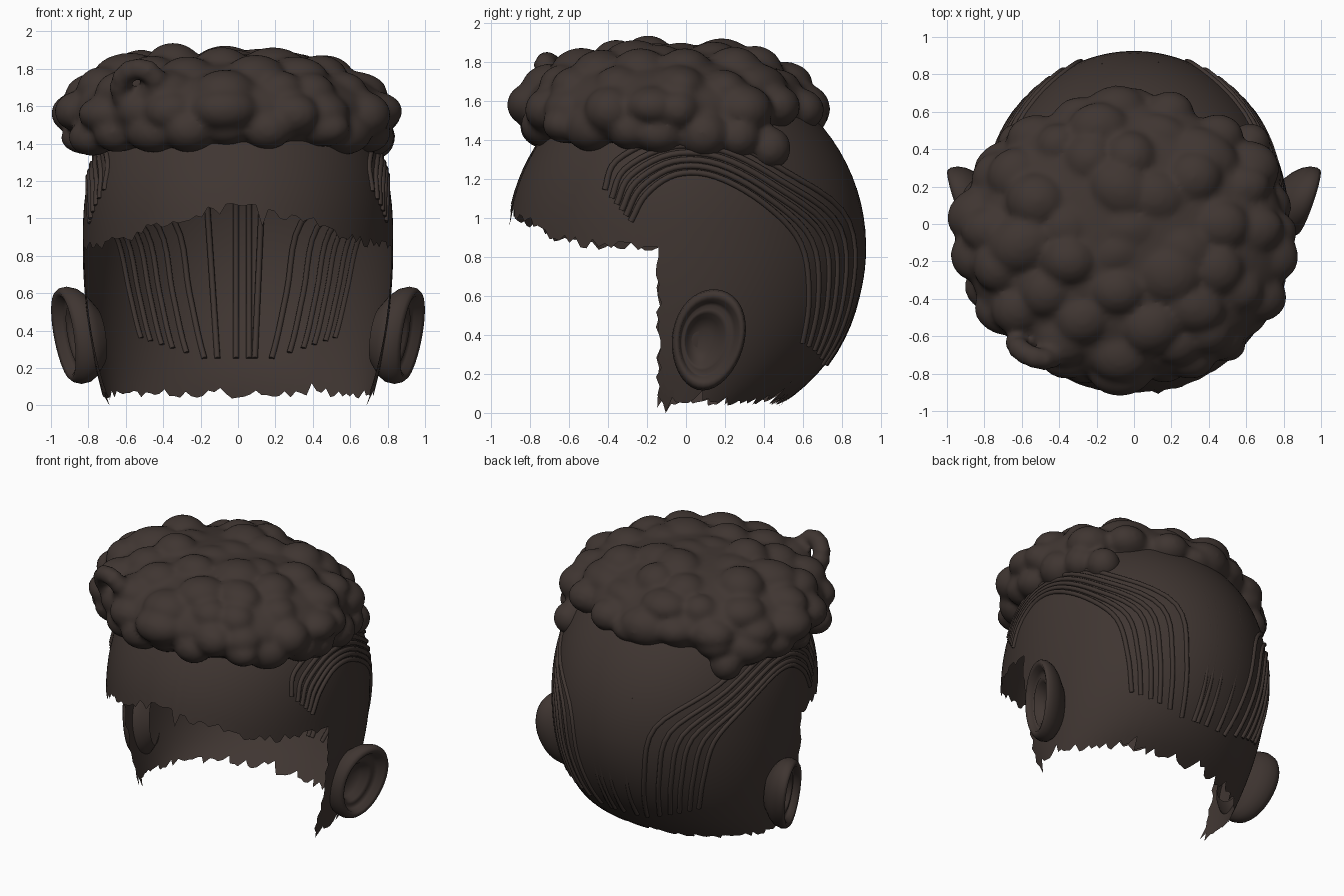
import bpy, bmesh, math, random
from mathutils import Vector, Matrix

if "Cube" in bpy.data.objects:
    bpy.data.objects.remove(bpy.data.objects["Cube"])

random.seed(4)
mat = bpy.data.materials.new("dark_brown")
mat.diffuse_color = (0.05, 0.036, 0.031, 1)
mat.use_nodes = True
mat.node_tree.nodes["Principled BSDF"].inputs["Base Color"].default_value = mat.diffuse_color
ZC, RZ, RX, RY = 0.85, 0.95, 0.83, 0.925


def finish(name, bm):
    bmesh.ops.recalc_face_normals(bm, faces=bm.faces)
    me = bpy.data.meshes.new(name)
    bm.to_mesh(me)
    bm.free()
    for p in me.polygons:
        p.use_smooth = True
    me.materials.append(mat)
    ob = bpy.data.objects.new(name, me)
    bpy.context.collection.objects.link(ob)
    return ob


def lerp_table(table, v):
    for (a, fa), (b, fb) in zip(table, table[1:]):
        if v <= b:
            return fa + (fb - fa) * (v - a) / (b - a)
    return table[-1][1]


# Half width and half depth of the scalp at a height
def rx(z):
    t = (z - ZC) / RZ
    return RX * max(0, 1 - t ** 2.8) ** 0.5 if t > 0 else RX - 0.15 * t * t


def ry(z):
    return RY * max(0, 1 - ((z - ZC) / RZ) ** 2) ** 0.5


# Scalp shell: dome with a jagged hairline, plus a lower back skirt
HAIRLINE = [(0, 1.07), (0.2, 1.04), (0.4, 0.99), (0.6, 0.90), (0.83, 0.85)]
NB, NF, UP, LOW = 84, 72, 20, 16
FRONT_Y = -0.14


def shell_point(i, z):
    a0 = math.asin(max(-1, FRONT_Y / max(ry(z), 0.15)))
    if i <= NB:
        a = a0 + (math.pi - 2 * a0) * i / NB
    else:
        a = math.pi - a0 + (math.pi + 2 * a0) * (i - NB) / NF
    return Vector((rx(z) * math.cos(a), ry(z) * math.sin(a), z))


bm = bmesh.new()
top = bm.verts.new((0, 0, ZC + RZ))
upper, lower = [], []
for i in range(NB + NF):
    h = 0.85
    if i > NB:
        h = lerp_table(HAIRLINE, abs(shell_point(i, 0.95).x))
        h += random.choice([0, 0, 0.015, -0.02, -0.035])
        if random.random() < 0.06:
            h -= 0.06
    end = math.acos((h - ZC) / RZ)
    col = [bm.verts.new(shell_point(i, ZC + RZ * math.cos(end * j / UP))) for j in range(1, UP + 1)]
    upper.append(col)
    if i <= NB:
        b = 0.06 + random.uniform(-0.02, 0.02)
        if random.random() < 0.15:
            b += random.choice([-0.03, 0.04])
        if i in (2, NB - 2):
            b = 0.0
        skirt = [col[-1]]
        for j in range(1, LOW + 1):
            p = shell_point(i, h + (b - h) * j / LOW)
            if i in (0, NB):
                p.y += random.uniform(-0.015, 0.015)
            skirt.append(bm.verts.new(p))
        lower.append(skirt)
n = len(upper)
for i in range(n):
    a, b = upper[i], upper[(i + 1) % n]
    bm.faces.new((top, a[0], b[0]))
    for j in range(UP - 1):
        bm.faces.new((a[j], a[j + 1], b[j + 1], b[j]))
for a, b in zip(lower, lower[1:]):
    for j in range(LOW):
        bm.faces.new((a[j], a[j + 1], b[j + 1], b[j]))
finish("scalp_shell", bm)

# Curly top: lumps fused into one mass
bm = bmesh.new()


def lump(p, r, squash=(1, 1, 1)):
    m = Matrix.Translation(p) @ Matrix.Rotation(random.uniform(-0.6, 0.6), 4, 'Z')
    m = m @ Matrix.Diagonal((r * squash[0], r * squash[1], r * squash[2], 1))
    bmesh.ops.create_icosphere(bm, subdivisions=3, radius=1, matrix=m)


CX, CY = -0.05, -0.09
m = Matrix.Translation((CX, CY, 1.56)) @ Matrix.Diagonal((0.86, 0.745, 0.32, 1))
bmesh.ops.create_icosphere(bm, subdivisions=4, radius=1, matrix=m)
rows = [(0.98, 1.44, 20, 0.13), (1.0, 1.57, 18, 0.14), (0.88, 1.68, 15, 0.145),
        (0.67, 1.755, 11, 0.15), (0.40, 1.79, 7, 0.15), (0.10, 1.80, 2, 0.14)]
for k, (s, z, count, r) in enumerate(rows):
    for i in range(count):
        a = 2 * math.pi * (i + 0.5 * (k % 2) + random.uniform(-0.25, 0.25)) / count
        f = s * random.uniform(0.95, 1.02)
        lift = (0.05 if math.sin(a) < 0 else 0.09) * math.sin(a) ** 2 if k == 0 else 0
        lump((CX + 0.79 * f * math.cos(a), CY + 0.68 * f * math.sin(a),
              z + lift + random.uniform(-0.02, 0.015)), r * random.uniform(0.85, 1.1),
             (random.uniform(1.0, 1.35), random.uniform(0.9, 1.1), random.uniform(0.75, 0.95)))
# hanging curls behind the temples and an open ringlet at the front
for sx in (-1, 1):
    lump((sx * 0.62, 0.43, 1.36), 0.11)
    lump((sx * 0.68, 0.27, 1.42), 0.11)
for i in range(12):
    a = 2 * math.pi * i / 12
    dz = 0.10 * math.sin(a)
    lump((-0.53 + 0.10 * math.cos(a), -0.665 - 0.5 * dz - 0.03 * math.cos(a), 1.70 + dz), 0.06)
raw = finish("curl_lumps", bm)
mod = raw.modifiers.new("fuse", 'REMESH')
mod.mode = 'VOXEL'
mod.voxel_size = 0.02
mod = raw.modifiers.new("soften", 'SMOOTH')
mod.factor = 0.5
mod.iterations = 5
# keep only the part of the mass lying outside the scalp
bm = bmesh.new()
bm.from_object(raw, bpy.context.evaluated_depsgraph_get())
bpy.data.objects.remove(raw)
inside = [v for v in bm.verts if v.co.z < ZC + RZ - 0.04
          and (v.co.x / rx(v.co.z + 0.03)) ** 2 + (v.co.y / ry(v.co.z + 0.03)) ** 2 < 0.97]
bmesh.ops.delete(bm, geom=[v for v in inside if v.co.z < 1.75], context='VERTS')
finish("curly_top", bm)

# Ears: cupped egg-shaped bowls flaring out toward the back (ring scale, outward offset, forward shift)
EAR = [(0.60, -0.15, 0), (0.86, -0.10, 0), (0.98, -0.06, 0), (1.02, -0.015, 0), (0.99, 0.02, 0),
       (0.92, 0.04, 0), (0.82, 0.03, 0), (0.75, -0.005, -0.005), (0.69, -0.02, -0.01),
       (0.61, -0.01, -0.015), (0.53, -0.02, -0.02), (0.44, -0.06, -0.025), (0.22, -0.085, -0.025)]
for sx, side in ((-1, "left"), (1, "right")):
    bm = bmesh.new()
    rings = []
    for s, off, shift in EAR:
        ring = []
        for i in range(36):
            t = 2 * math.pi * i / 36
            dz = 0.255 * math.sin(t) * s
            y = 0.115 + shift + 0.20 * math.cos(t) * s * (0.92 + 0.08 * math.sin(t)) + 0.11 * dz
            x = 0.89 + 0.32 * (y - 0.11) + 0.12 * dz + off
            ring.append(bm.verts.new((sx * min(x, 1.0), y, 0.375 + dz)))
        rings.append(ring)
    for a, b in zip(rings, rings[1:]):
        for i in range(36):
            j = (i + 1) % 36
            bm.faces.new((a[i], a[j], b[j], b[i]))
    bm.faces.new(rings[-1])
    finish(side + "_ear", bm)


# Strands: thin tubes lying in the scalp surface
def strand_set(name, paths):
    cu = bpy.data.curves.new(name, 'CURVE')
    cu.dimensions = '3D'
    cu.bevel_depth = 0.016
    cu.bevel_resolution = 2
    cu.use_fill_caps = True
    for pts in paths:
        sp = cu.splines.new('POLY')
        sp.points.add(len(pts) - 1)
        for q, p in zip(sp.points, pts):
            q.co = (*p, 1)
    cu.materials.append(mat)
    bpy.context.collection.objects.link(bpy.data.objects.new(name, cu))


def on_scalp(p):
    k = math.hypot(p.x / rx(p.z), p.y / ry(p.z))
    return Vector((p.x / k, p.y / k, p.z))


def smooth_path(c, steps=5):
    c = [2 * c[0] - c[1]] + c + [2 * c[-1] - c[-2]]
    out = []
    for p, a, b, q in zip(c, c[1:], c[2:], c[3:]):
        for j in range(steps):
            t = j / steps
            out.append(0.5 * (2 * a + (b - p) * t + (2 * p - 5 * a + 4 * b - q) * t * t
                              + (3 * a - p - 3 * b + q) * t ** 3))
    return [on_scalp(p) for p in out + [c[-2]]]


# strands sweep from the temple over the ear (y, z), then fan down the nape (x, z)
INNER = [(-0.28, 0.98), (-0.2, 1.12), (-0.05, 1.22), (0.15, 1.21), (0.4, 1.07)]
OUTER = [(-0.42, 1.15), (-0.36, 1.30), (-0.1, 1.42), (0.2, 1.40), (0.52, 1.24)]
NAPE_IN = [(0.64, 0.87), (0.58, 0.60), (0.52, 0.36)]
NAPE_OUT = [(0.34, 0.98), (0.26, 0.60), (0.18, 0.25)]
for sx, side in ((-1, "left"), (1, "right")):
    paths = []
    for f in (0, 0.15, 0.33, 0.5, 0.72, 1.0):
        g = f + random.uniform(-0.05, 0.05)
        ctrl = []
        for a, b in zip(INNER, OUTER):
            y, z = Vector(a).lerp(Vector(b), g)
            ctrl.append(Vector((sx * rx(z) * (1 - (y / ry(z)) ** 2) ** 0.5, y, z)))
        for a, b in zip(NAPE_IN, NAPE_OUT):
            x, z = Vector(a).lerp(Vector(b), f)
            ctrl.append(Vector((sx * x, ry(z) * (1 - (x / rx(z)) ** 2) ** 0.5, z)))
        paths.append(smooth_path(ctrl))
    strand_set(side + "_strands", paths)

# straight strands down the middle of the back, sinking into the scalp as they rise
paths = []
for x0, x1 in ((-0.11, -0.17), (-0.01, -0.01), (0.06, 0.06), (0.09, 0.13)):
    pts = []
    for j in range(14):
        t = j / 13
        z, x = 0.25 + 0.9 * t, x0 + (x1 - x0) * t
        pts.append((x, ry(z) * (1 - (x / rx(z)) ** 2) ** 0.5 - 0.016 * min(1, 2.5 * t), z))
    paths.append(pts)
strand_set("back_strands", paths)
